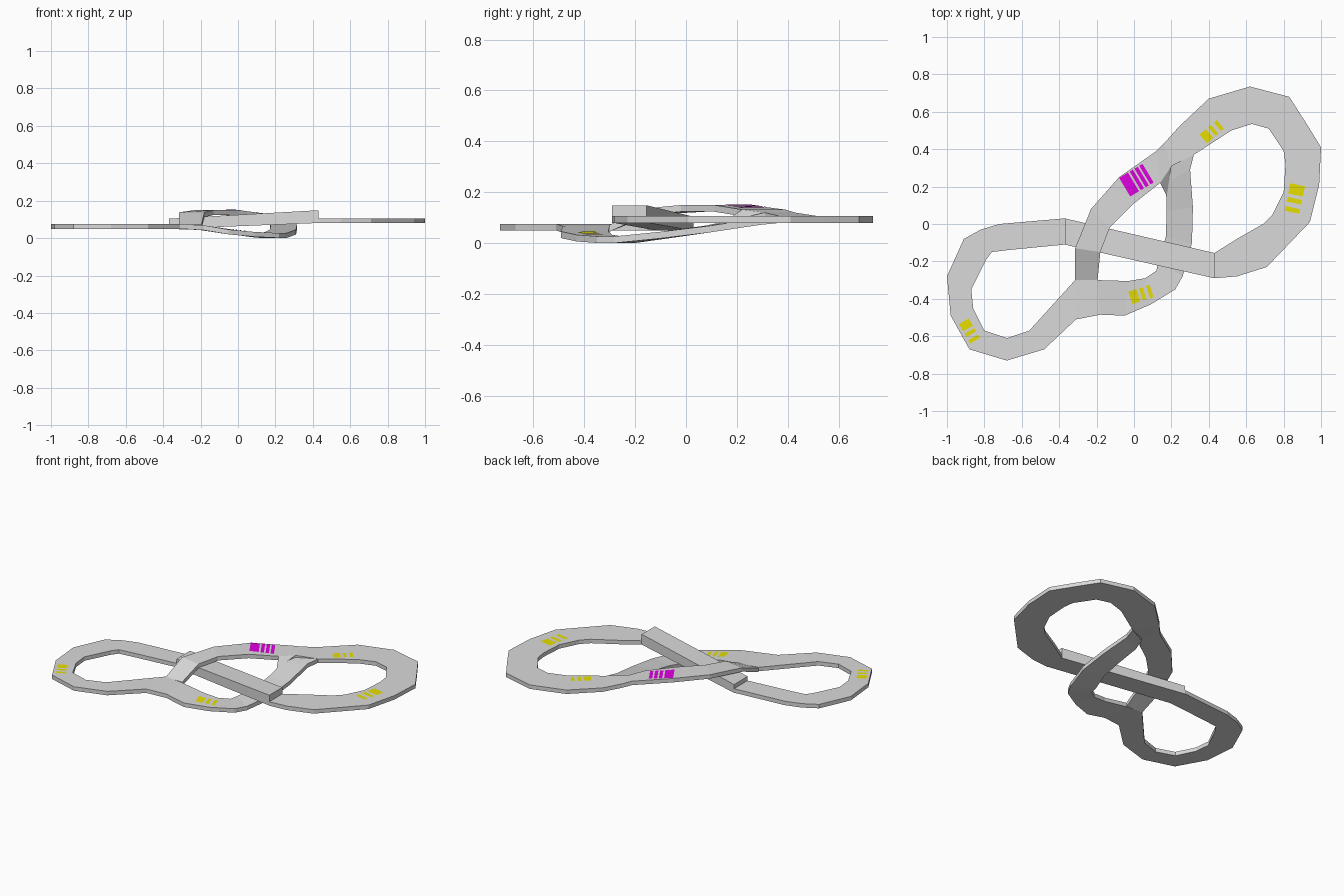
import bpy, bmesh, math
from mathutils import Vector
from mathutils.bvhtree import BVHTree

default_cube = bpy.data.objects.get("Cube")
if default_cube:
    bpy.data.objects.remove(default_cube, do_unlink=True)


def make_material(name, colour):
    mat = bpy.data.materials.new(name)
    mat.use_nodes = True
    mat.diffuse_color = (*colour, 1)
    mat.node_tree.nodes["Principled BSDF"].inputs["Base Color"].default_value = (*colour, 1)
    return mat


GREY = make_material("light grey", (0.7, 0.7, 0.7))
YELLOW = make_material("yellow paint", (0.8, 0.74, 0.0))
MAGENTA = make_material("magenta paint", (0.75, 0.0, 0.75))
UNIT = 0.01          # rows are written in hundredths
THICKNESS = 2.6


def finish(bm, name, material):
    mesh = bpy.data.meshes.new(name)
    bm.to_mesh(mesh)
    bm.free()
    mesh.materials.append(material)
    obj = bpy.data.objects.new(name, mesh)
    bpy.context.collection.objects.link(obj)
    return obj


def road(name, rows, depths=None):
    """Solid strip through rows of (outer x, outer y, inner x, inner y, top z)."""
    bm = bmesh.new()
    rings = []
    for i, (ox, oy, ix, iy, top) in enumerate(rows):
        low = top - (depths[i] if depths else THICKNESS)
        corners = ((ox, oy, top), (ix, iy, top), (ix, iy, low), (ox, oy, low))
        rings.append([bm.verts.new(Vector(c) * UNIT) for c in corners])
    for a, b in zip(rings, rings[1:]):
        for k in range(4):
            n = (k + 1) % 4
            bm.faces.new((a[k], a[n], b[n], b[k]))
    bm.faces.new(rings[0])
    bm.faces.new(rings[-1][::-1])
    bmesh.ops.recalc_face_normals(bm, faces=bm.faces)
    tree = BVHTree.FromBMesh(bm)
    finish(bm, name, GREY)
    return tree


def stripes(name, tree, start, angle, length, bars, material, scale=1.0):
    """Thin painted bars laid across a road, following its surface."""
    along = Vector((math.cos(math.radians(angle)), math.sin(math.radians(angle)), 0))
    across = Vector((-along.y, along.x, 0))
    steps = 4
    bm = bmesh.new()
    for offset, width in bars:
        pairs = []
        for s in range(steps + 1):
            pair = []
            for edge in (offset, offset + width):
                p = Vector((*start, 1)) + along * edge * scale
                p += across * length * (s / steps - 0.5)
                hit = tree.ray_cast(p, Vector((0, 0, -1)))[0]
                if hit:
                    pair.append(bm.verts.new(hit + Vector((0, 0, 0.003))))
            if len(pair) == 2:
                pairs.append(pair)
        for a, b in zip(pairs, pairs[1:]):
            bm.faces.new((a[0], a[1], b[1], b[0]))
    finish(bm, name, material)


# Left loop, all at one height
left_loop = road("left_loop", [(*row, 7.6) for row in (
    (-37, 3, -37, -11), (-72, 0, -68, -14), (-82, -3, -76, -15),
    (-91, -8, -79, -19), (-100, -28, -87, -35), (-98, -49, -86, -45),
    (-88, -67, -80, -57), (-68, -73, -68, -61), (-48, -67, -56, -57),
    (-31, -51, -31.5, -30))])

# Lower branch dips under the bridge and climbs to the right loop
lower_branch = road("lower_branch", [
    (-31, -51, -31.5, -30, 7.6), (-18, -48.5, -19.5, -30, 6.8),
    (-5, -49, -3, -30.5, 4.6), (9, -43, 6, -29, 3.3),
    (22, -35, 12, -25, 2.7), (26, -28, 13, -20, 2.7),
    (31, -10, 17, -7, 4.5), (31.5, 9, 17.5, 7, 6.8),
    (30, 29, 17, 22, 9.8), (32, 37, 20, 31, 10.6)])

# Upper branch ramps over the bridge and comes back down
upper_branch = road("upper_branch", [
    (-31.5, -30, -19.5, -30, 7.2), (-31.5, -13, -18, -15, 13.8),
    (-23, 8, -13, -2, 15), (-8, 25, 0, 11, 15),
    (12, 39, 14, 22, 13.2), (16, 43, 20, 31, 12), (24, 52, 32, 37, 10.6)])

# Right loop, all at one height
right_loop = road("right_loop", [(*row, 10.6) for row in (
    (24, 52, 32, 37), (40, 67, 52, 50), (62, 73.5, 63, 53.5),
    (83, 68, 72, 51), (92, 54, 80, 39), (100, 41, 81, 32),
    (99, 21, 80, 17), (94, 1, 74, 5), (71, -23, 69, 0),
    (55, -28, 55, -8), (43, -29, 43, -15.5))])

# Deep straight bridge joining both loops
road("bridge", [(-37, 3, -37, -11, 10.4), (43, -15.5, 43, -29, 14.9)],
     depths=(5.5, 6.8))

# Steep face where the two branches meet
bm = bmesh.new()
corners = [(20, 31, 12), (14, 22, 13.2), (17.5, 15, 8.4)]
bm.faces.new([bm.verts.new(Vector(c) * UNIT) for c in corners])
bmesh.ops.reverse_faces(bm, faces=[f for f in bm.faces if f.normal.z < 0])
finish(bm, "junction_face", GREY)

# Painted markings
MARKS = ((0, 0.045), (0.06, 0.02), (0.1, 0.02))
stripes("upper_marks", upper_branch, (-0.04, 0.18), 31, 0.155,
        ((0, 0.055), (0.066, 0.02), (0.096, 0.02), (0.126, 0.02)), MAGENTA)
stripes("back_marks", right_loop, (0.37, 0.455), 40, 0.06, MARKS, YELLOW)
stripes("right_marks", right_loop, (0.875, 0.21), -102, 0.08, MARKS, YELLOW, 1.25)
stripes("lower_marks", lower_branch, (-0.02, -0.395), 18, 0.07, MARKS, YELLOW)
stripes("left_marks", left_loop, (-0.91, -0.52), -60, 0.06, MARKS, YELLOW)
